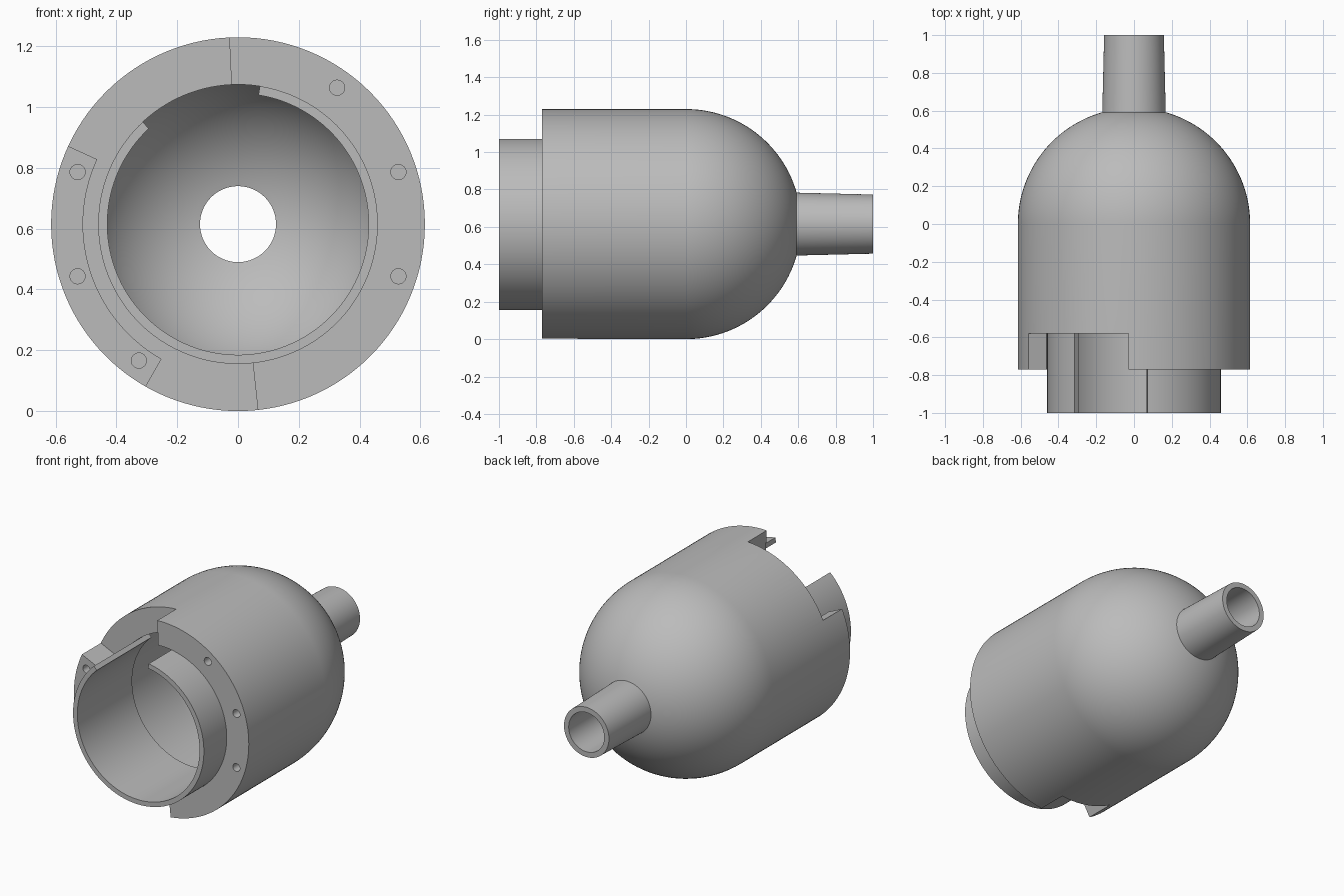
import bpy, bmesh, math

cube = bpy.data.objects.get("Cube")
if cube:
    bpy.data.objects.remove(cube, do_unlink=True)

R = 0.615          # outer radius, also the height of the axis
BORE = 0.4595      # mouth of the housing
CAVITY = 0.5       # inner dome radius
NECK, PIPE = 0.168, 0.125
FRONT, STEP, LIP = -0.77, -0.58, -0.45

grey = bpy.data.materials.new("plain_grey")
grey.use_nodes = True
colour = (0.5, 0.5, 0.5, 1)
grey.diffuse_color = colour
grey.node_tree.nodes["Principled BSDF"].inputs["Base Color"].default_value = colour


def lathe(name, profile, start=0, end=360, steps=128):
    """Turn a closed (radius, y) profile around the long axis, angles in degrees."""
    full = end - start >= 360
    bm = bmesh.new()
    rings = []
    for i in range(steps if full else steps + 1):
        a = math.radians(start + (end - start) * i / steps)
        rings.append([bm.verts.new((r * math.cos(a), y, R + r * math.sin(a)))
                      for r, y in profile])
    pairs = list(zip(rings, rings[1:]))
    if full:
        pairs.append((rings[-1], rings[0]))
    n = len(profile)
    for p, q in pairs:
        for j in range(n):
            k = (j + 1) % n
            bm.faces.new((p[j], p[k], q[k], q[j]))
    if not full:
        bm.faces.new(rings[0])
        bm.faces.new(rings[-1])
    bmesh.ops.recalc_face_normals(bm, faces=bm.faces)
    mesh = bpy.data.meshes.new(name)
    bm.to_mesh(mesh)
    bm.free()
    obj = bpy.data.objects.new(name, mesh)
    obj.data.materials.append(grey)
    bpy.context.collection.objects.link(obj)
    return obj


def block(r0, r1, y0, y1):
    return [(r0, y0), (r1, y0), (r1, y1), (r0, y1)]


def arc(radius, a0, a1, steps=32):
    """Dome outline, angle measured from the rim towards the tip."""
    return [(radius * math.cos(a0 + (a1 - a0) * i / steps),
             radius * math.sin(a0 + (a1 - a0) * i / steps)) for i in range(steps + 1)]


def activate(obj):
    bpy.ops.object.select_all(action='DESELECT')
    obj.select_set(True)
    bpy.context.view_layer.objects.active = obj


def cut(target, cutter):
    cutter.hide_render = True
    activate(target)
    mod = target.modifiers.new("cut", 'BOOLEAN')
    mod.operation = 'DIFFERENCE'
    mod.solver = 'EXACT'
    mod.object = cutter
    bpy.ops.object.modifier_apply(modifier=mod.name)
    bpy.data.objects.remove(cutter, do_unlink=True)


# Domed housing with its hollow outlet pipe
profile = [(BORE, FRONT), (R, FRONT)]
profile += arc(R, 0, math.acos(NECK / R))
profile += [(0.158, 1), (PIPE, 1)]
profile += arc(CAVITY, math.acos(PIPE / CAVITY), 0)
profile += [(CAVITY, LIP), (BORE, LIP)]
housing = lathe("domed_housing", profile)

# Two recesses in the rim, and the groove behind the right-hand rim segment
for start, end in ((92.7, 155.3), (240.4, 276.1)):
    cut(housing, lathe("recess_cutter", block(0.4, 0.7, -0.9, STEP), start, end, 24))
cut(housing, lathe("groove_cutter", block(0.4, 0.51, -0.9, STEP - 0.001), 153.1, 242.3, 48))

# Blind screw holes in the rim
for angle in (-18, 18, 54, 162, 198, 234):
    a = math.radians(angle)
    bpy.ops.mesh.primitive_cylinder_add(
        vertices=24, radius=0.025, depth=0.2, rotation=(math.pi / 2, 0, 0),
        location=(0.555 * math.cos(a), FRONT, R + 0.555 * math.sin(a)))
    cut(housing, bpy.context.object)

# Split collar set into the mouth, open at the top
collar = lathe("split_collar", block(0.43, 0.46, -1, LIP), 133, 441, 120)

for obj in (housing, collar):
    activate(obj)
    bpy.ops.object.shade_smooth_by_angle(angle=math.radians(30))
